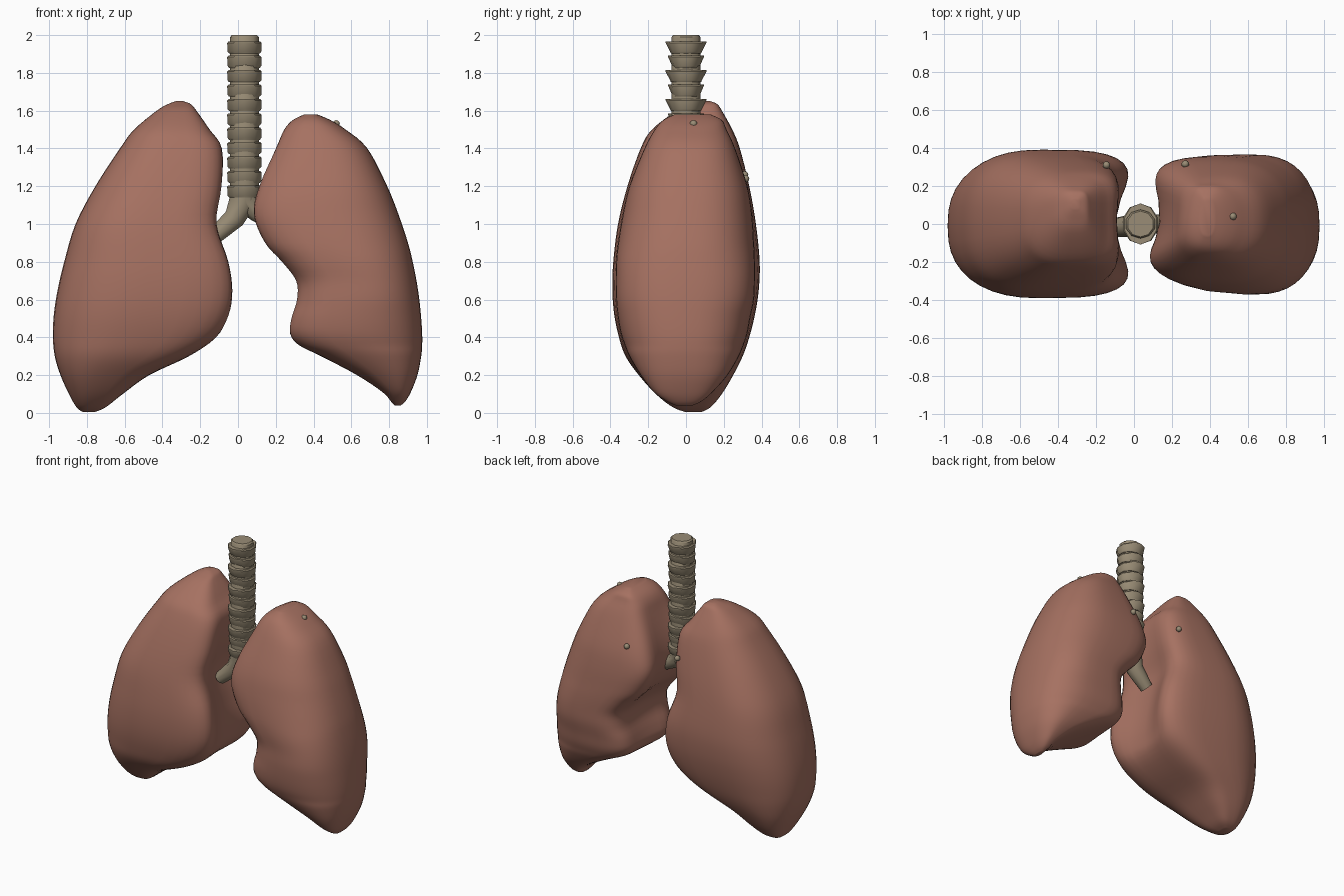
import bpy, bmesh, math
from mathutils import Vector

if "Cube" in bpy.data.objects:
    bpy.data.objects.remove(bpy.data.objects["Cube"])


def material(name, rgb):
    m = bpy.data.materials.new(name)
    m.diffuse_color = (*rgb, 1)
    m.use_nodes = True
    m.node_tree.nodes["Principled BSDF"].inputs["Base Color"].default_value = m.diffuse_color
    return m


FLESH = material("flesh_pink", (0.38, 0.165, 0.12))
CARTILAGE = material("cartilage_tan", (0.32, 0.265, 0.18))


def finish(bm, name, mat, angle):
    bmesh.ops.recalc_face_normals(bm, faces=bm.faces)
    me = bpy.data.meshes.new(name)
    bm.to_mesh(me)
    bm.free()
    ob = bpy.data.objects.new(name, me)
    bpy.context.collection.objects.link(ob)
    me.materials.append(mat)
    bpy.context.view_layer.objects.active = ob
    ob.select_set(True)
    bpy.ops.object.shade_smooth_by_angle(angle=math.radians(angle))
    ob.select_set(False)
    return ob


def skin(rings, name, mat, angle=40):
    """Join a list of equal rings into a closed body."""
    bm = bmesh.new()
    rows = [[bm.verts.new(p) for p in r] for r in rings]
    n = len(rows[0])
    for a, b in zip(rows, rows[1:]):
        for i in range(n):
            j = (i + 1) % n
            bm.faces.new((a[i], a[j], b[j], b[i]))
    bm.faces.new(rows[0])
    bm.faces.new(rows[-1])
    return finish(bm, name, mat, angle)


def smooth_rows(rows, steps):
    """Spline through the section table."""
    out = []
    for i in range(len(rows) - 1):
        quad = [rows[max(0, min(len(rows) - 1, i + k))] for k in (-1, 0, 1, 2)]
        for s in range(steps):
            t = s / steps
            out.append([0.5 * (2 * b + (c - a) * t + (2 * a - 5 * b + 4 * c - d) * t * t
                               + (3 * b - a - 3 * c + d) * t ** 3)
                        for a, b, c, d in zip(*quad)])
    return out + [list(rows[-1])]


def lung(name, side, rows, front_taper, back_set):
    """Each row: height, inner x, outer x, front y, back y, groove depth."""
    rings = []
    for z, xi, xo, yf, yb, groove in smooth_rows(rows, 4):
        cx, hx = (xi + xo) / 2, (xo - xi) / 2
        cy, hy = (yf + yb) / 2, (yb - yf) / 2
        ring = []
        for i in range(40):
            a = math.tau * i / 40
            c, s = math.cos(a), math.sin(a)
            e = 2 / (2.5 if c > 0 else 3.6)    # round outside, boxy inside
            u = math.copysign(abs(c) ** e, c)
            v = math.copysign(abs(s) ** e, s)
            x, y = cx + hx * u, cy + hy * v
            if u < 0:
                x += groove * (1 - v * v) ** 2 * -u   # hollow facing the windpipe
                if v < 0:
                    y -= hy * v * front_taper * u * u
                else:
                    x += back_set * hy * v * u * u
            ring.append([u, x, y])
        # pull the inner corners out to the full width
        gap = xi - min(p[1] for p in ring)
        rings.append([(side * (x + gap * max(0, -u)), y, z) for u, x, y in ring])
    skin(rings, name, FLESH, 60)


lung("large_lung", -1, [
    (0.004, 0.76, 0.82, 0.00, 0.08, 0),
    (0.03, 0.70, 0.855, -0.07, 0.13, 0),
    (0.10, 0.61, 0.895, -0.16, 0.19, 0),
    (0.20, 0.47, 0.94, -0.25, 0.25, 0),
    (0.30, 0.26, 0.97, -0.32, 0.30, 0.02),
    (0.40, 0.115, 0.98, -0.355, 0.335, 0.06),
    (0.52, 0.045, 0.975, -0.38, 0.365, 0.13),
    (0.65, 0.025, 0.955, -0.39, 0.385, 0.16),
    (0.80, 0.045, 0.92, -0.385, 0.39, 0.16),
    (1.00, 0.11, 0.86, -0.36, 0.37, 0.11),
    (1.20, 0.085, 0.755, -0.31, 0.335, 0.07),
    (1.40, 0.085, 0.625, -0.24, 0.285, 0.03),
    (1.50, 0.15, 0.55, -0.18, 0.245, 0.01),
    (1.60, 0.22, 0.43, -0.05, 0.19, 0),
    (1.635, 0.25, 0.37, 0.03, 0.165, 0),
    (1.65, 0.29, 0.33, 0.08, 0.13, 0)], 0.02, 0)

lung("small_lung", 1, [
    (0.038, 0.83, 0.86, -0.05, 0.03, 0),
    (0.06, 0.81, 0.885, -0.10, 0.08, 0),
    (0.11, 0.765, 0.915, -0.17, 0.14, 0),
    (0.20, 0.63, 0.95, -0.24, 0.22, 0),
    (0.30, 0.44, 0.97, -0.30, 0.28, 0.02),
    (0.36, 0.32, 0.975, -0.325, 0.305, 0.04),
    (0.42, 0.275, 0.975, -0.345, 0.325, 0.06),
    (0.50, 0.28, 0.97, -0.36, 0.34, 0.08),
    (0.60, 0.31, 0.96, -0.37, 0.36, 0.08),
    (0.70, 0.305, 0.945, -0.37, 0.365, 0.07),
    (0.80, 0.23, 0.925, -0.37, 0.365, 0.09),
    (0.90, 0.14, 0.90, -0.36, 0.36, 0.11),
    (1.05, 0.08, 0.85, -0.335, 0.35, 0.12),
    (1.20, 0.11, 0.79, -0.30, 0.325, 0.09),
    (1.40, 0.20, 0.685, -0.22, 0.26, 0.04),
    (1.50, 0.245, 0.57, -0.165, 0.215, 0.01),
    (1.55, 0.29, 0.49, -0.12, 0.19, 0),
    (1.58, 0.35, 0.42, -0.06, 0.13, 0)], 0.22, 0.15)


# Windpipe core and its stacked rings
CX = 0.034


def band(z, rx, ry):
    return [(CX + rx * math.cos(math.tau * (i + 0.5) / 10),
             ry * math.sin(math.tau * (i + 0.5) / 10), z) for i in range(10)]


skin([band(1.08, 0.06, 0.06), band(1.16, 0.08, 0.076), band(1.99, 0.08, 0.076),
      band(2.0, 0.07, 0.068)], "windpipe", CARTILAGE)
for k in range(11):
    z = 1.967 - k * 0.0762
    low, wide = (0.084, 0.108) if k % 2 == 0 else (0.074, 0.094)
    skin([band(z - 0.064, 0.086, low - 0.004), band(z - 0.054, 0.094, low),
          band(z - 0.008, 0.096, wide), band(z, 0.088, wide)],
         f"windpipe_ring_{k + 1}", CARTILAGE)


# Two branches below the windpipe
def tube(name, points, radii):
    pts = [Vector(p) for p in points]
    rings = []
    for i, p in enumerate(pts):
        d = (pts[min(i + 1, len(pts) - 1)] - pts[max(i - 1, 0)]).normalized()
        w = Vector((0, 1, 0))
        n = d.cross(w)
        rings.append([p + radii[i] * (math.cos(math.tau * k / 10) * w
                                      + math.sin(math.tau * k / 10) * n) for k in range(10)])
    skin(rings, name, CARTILAGE, 50)


tube("branch_large_side", [(CX, 0, 1.17), (0.02, 0, 1.11), (-0.02, -0.01, 1.03),
                           (-0.13, -0.02, 0.93)], [0.078, 0.074, 0.06, 0.045])
tube("branch_small_side", [(CX, 0, 1.17), (0.05, 0, 1.11), (0.10, 0, 1.06),
                           (0.22, 0, 1.0)], [0.078, 0.068, 0.052, 0.045])

# Small twig ends showing on the surface
for i, (x, y, z, r) in enumerate([(0.52, 0.04, 1.53, 0.02), (0.68, 0.15, 1.31, 0.012),
                                  (0.27, 0.315, 1.24, 0.02), (-0.145, 0.31, 1.26, 0.02),
                                  (-0.115, -0.05, 1.36, 0.018)]):
    bm = bmesh.new()
    bmesh.ops.create_uvsphere(bm, u_segments=10, v_segments=6, radius=r)
    bmesh.ops.translate(bm, verts=bm.verts, vec=(x, y, z))
    finish(bm, f"twig_end_{i + 1}", CARTILAGE, 60)
